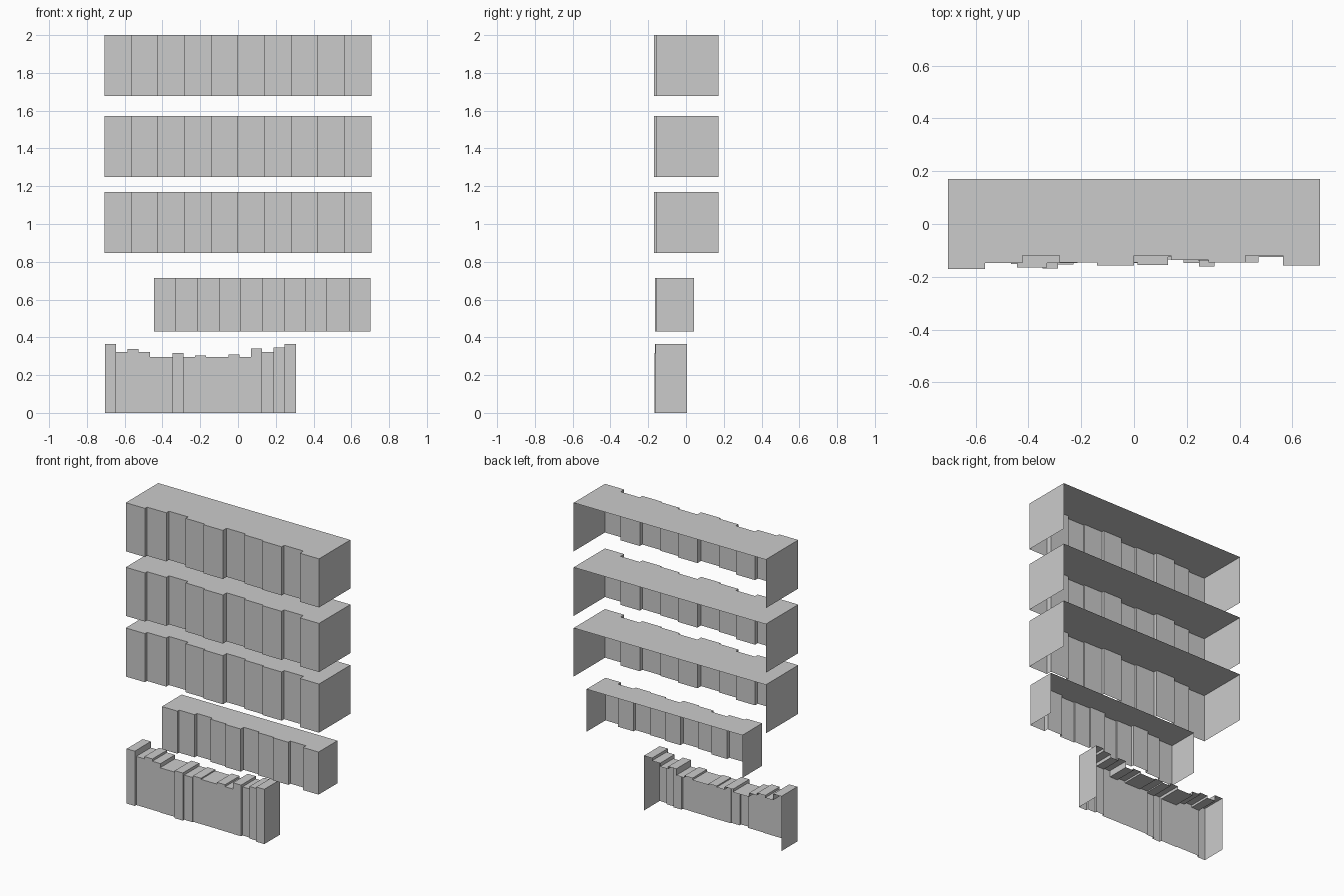
import bpy, bmesh

if "Cube" in bpy.data.objects:
    bpy.data.objects.remove(bpy.data.objects["Cube"])


def book_row(name, x0, width, z0, back, fronts, heights):
    """Hollow row of book spines: open at the back and underneath."""
    bm = bmesh.new()

    def quad(*pts):
        bm.faces.new([bm.verts.new(p) for p in pts])

    def side(x, ya, yb, za, zb, to_right):
        if abs(yb - ya) < 1e-5 or abs(zb - za) < 1e-5:
            return
        pts = [(x, ya, za), (x, yb, za), (x, yb, zb), (x, ya, zb)]
        quad(*(pts if to_right else pts[::-1]))

    w = width / len(fronts)
    n = len(fronts)
    for i, (f, h) in enumerate(zip(fronts, heights)):
        xa, xb, z1 = x0 + i * w, x0 + (i + 1) * w, z0 + h
        # spine and top of each book
        quad((xa, f, z0), (xb, f, z0), (xb, f, z1), (xa, f, z1))
        quad((xa, f, z1), (xb, f, z1), (xb, back, z1), (xa, back, z1))
        # steps to the next book, in depth and in height
        if i < n - 1:
            g, k = fronts[i + 1], heights[i + 1]
            side(xb, min(f, g), max(f, g), z0, z0 + (h if f < g else k), f < g)
            side(xb, max(f, g), back, z0 + min(h, k), z0 + max(h, k), h > k)
    # end covers
    side(x0, fronts[0], back, z0, z0 + heights[0], False)
    side(x0 + width, fronts[-1], back, z0, z0 + heights[-1], True)

    bmesh.ops.remove_doubles(bm, verts=bm.verts, dist=1e-5)
    mesh = bpy.data.meshes.new(name)
    bm.to_mesh(mesh)
    bm.free()
    bpy.context.collection.objects.link(bpy.data.objects.new(name, mesh))


# How far each spine sits behind the first one
setback = [0, .022, .05, .024, .012, .05, .034, .024, .05, .012]

# Three full-width upper rows
for label, z in (("top", 1.678), ("upper", 1.249), ("middle", 0.846)):
    book_row(label + "_book_row", -0.706, 1.412, z, 0.171,
             [-0.17 + s for s in setback], [0.323] * 10)

# Smaller row, shifted right
book_row("lower_book_row", -0.444, 1.145, 0.432, 0.043,
         [-0.165 + 0.81 * s for s in setback], [0.283] * 10)

# Bottom row of thin books with varied heights
heights = [.364, .323, .338, .323, .297, .297, .316, .297, .305,
           .297, .297, .31, .297, .34, .323, .346, .364]
fronts = [-.163, -.147, -.147, -.148, -.152, -.152, -.168, -.153, -.146,
          -.146, -.146, -.148, -.148, -.15, -.135, -.147, -.161]
book_row("bottom_book_row", -0.704, 1.01, 0, 0.005, fronts, heights)
